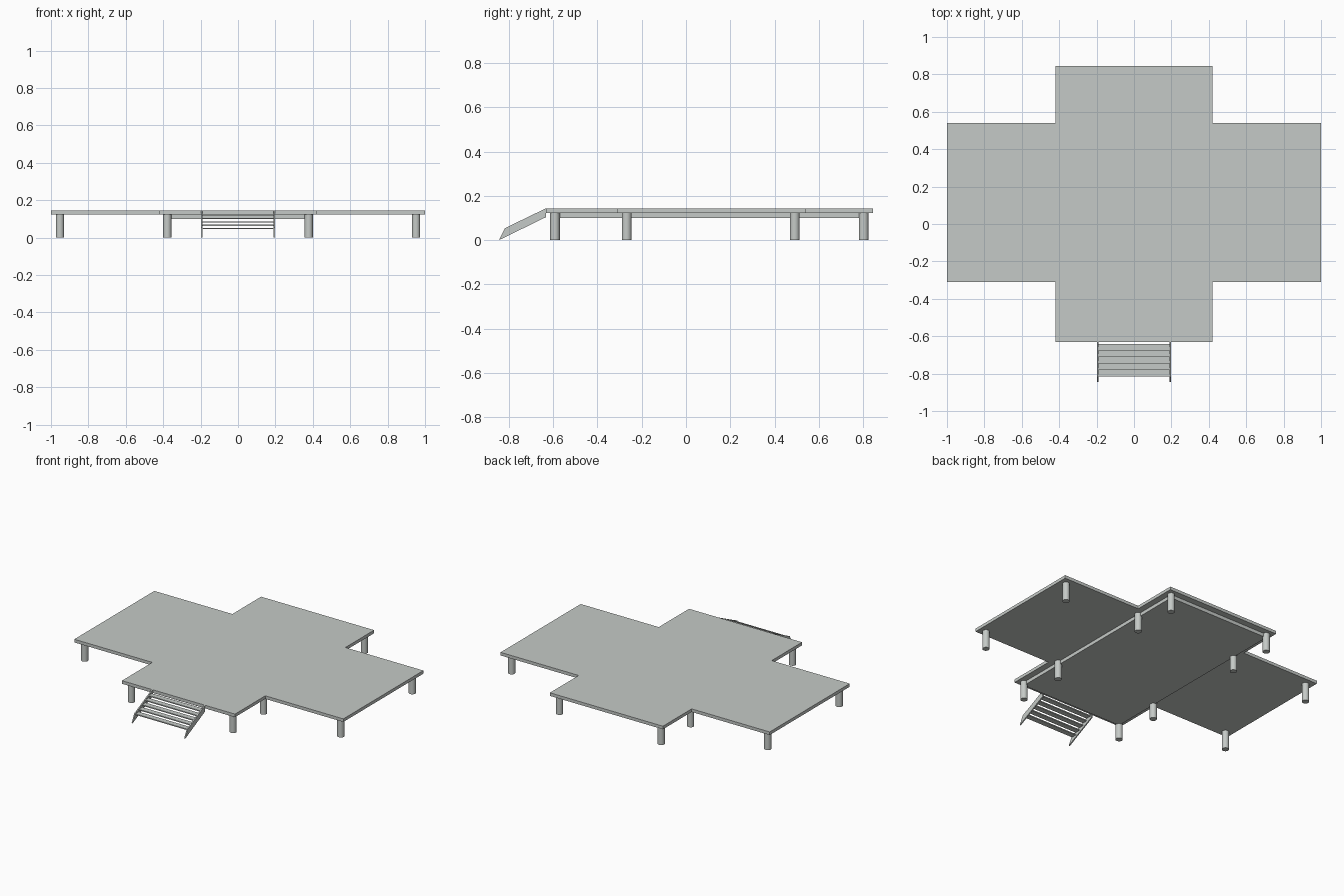
import bpy
import bmesh
from mathutils import Vector

if "Cube" in bpy.data.objects:
    bpy.data.objects.remove(bpy.data.objects["Cube"], do_unlink=True)

# Single pale grey finish
grey = bpy.data.materials.new("pale grey")
grey.use_nodes = True
colour = (0.56, 0.59, 0.57, 1)
grey.diffuse_color = colour
grey.node_tree.nodes["Principled BSDF"].inputs["Base Color"].default_value = colour


def extrude_outline(name, points, direction):
    """Solid made by pushing a closed outline along a direction."""
    bm = bmesh.new()
    face = bm.faces.new([bm.verts.new(p) for p in points])
    result = bmesh.ops.extrude_face_region(bm, geom=[face], use_keep_orig=True)
    moved = [g for g in result["geom"] if isinstance(g, bmesh.types.BMVert)]
    bmesh.ops.translate(bm, verts=moved, vec=Vector(direction))
    bmesh.ops.recalc_face_normals(bm, faces=bm.faces)
    mesh = bpy.data.meshes.new(name)
    bm.to_mesh(mesh)
    bm.free()
    mesh.materials.append(grey)
    obj = bpy.data.objects.new(name, mesh)
    bpy.context.collection.objects.link(obj)
    return obj


def box(name, x, y, z):
    outline = [(x[0], y[0], z[0]), (x[1], y[0], z[0]),
               (x[1], y[1], z[0]), (x[0], y[1], z[0])]
    return extrude_outline(name, outline, (0, 0, z[1] - z[0]))


def post(name, x, y):
    bpy.ops.mesh.primitive_cylinder_add(vertices=24, radius=0.022, depth=DECK_BASE,
                                        location=(x, y, DECK_BASE / 2))
    obj = bpy.context.object
    obj.name = name
    obj.data.materials.append(grey)
    bpy.ops.object.shade_smooth_by_angle()


DECK_TOP, DECK_BASE, SLAB_BASE = 0.144, 0.123, 0.10
WING, BAY = 1.0, 0.42
FRONT, WING_FRONT, WING_BACK, BACK = -0.632, -0.31, 0.54, 0.845

# Cross-shaped deck
right_side = [(BAY, FRONT), (BAY, WING_FRONT), (WING, WING_FRONT),
              (WING, WING_BACK), (BAY, WING_BACK), (BAY, BACK)]
left_side = [(-x, y) for x, y in reversed(right_side)]
extrude_outline("deck", [(x, y, DECK_BASE) for x, y in right_side + left_side],
                (0, 0, DECK_TOP - DECK_BASE))

# Lower slab under the central bay
box("under_slab", (-0.378, 0.378), (-0.592, 0.802), (SLAB_BASE, DECK_BASE))

# Round support posts
for side, label in ((1, "left"), (-1, "right")):
    for i, y in enumerate((-0.592, -0.268, 0.491, 0.802)):
        post(f"{label}_bay_post_{i + 1}", side * 0.378, y)
    for i, y in enumerate((-0.268, 0.491)):
        post(f"{label}_wing_post_{i + 1}", side * 0.952, y)

# Stair stringers
profile = [(-0.845, 0), (-0.818, 0.054), (FRONT, DECK_TOP), (FRONT, 0.104)]
for side, label in ((1, "left"), (-1, "right")):
    extrude_outline(f"{label}_stringer", [(side * 0.199, y, z) for y, z in profile],
                    (-side * 0.008, 0, 0))

# Stair treads
for i in range(5):
    y = -0.815 + i * 0.0345
    z = 0.045 + i * 0.0178
    box(f"tread_{i + 1}", (-0.192, 0.192), (y, y + 0.036), (z, z + 0.007))
